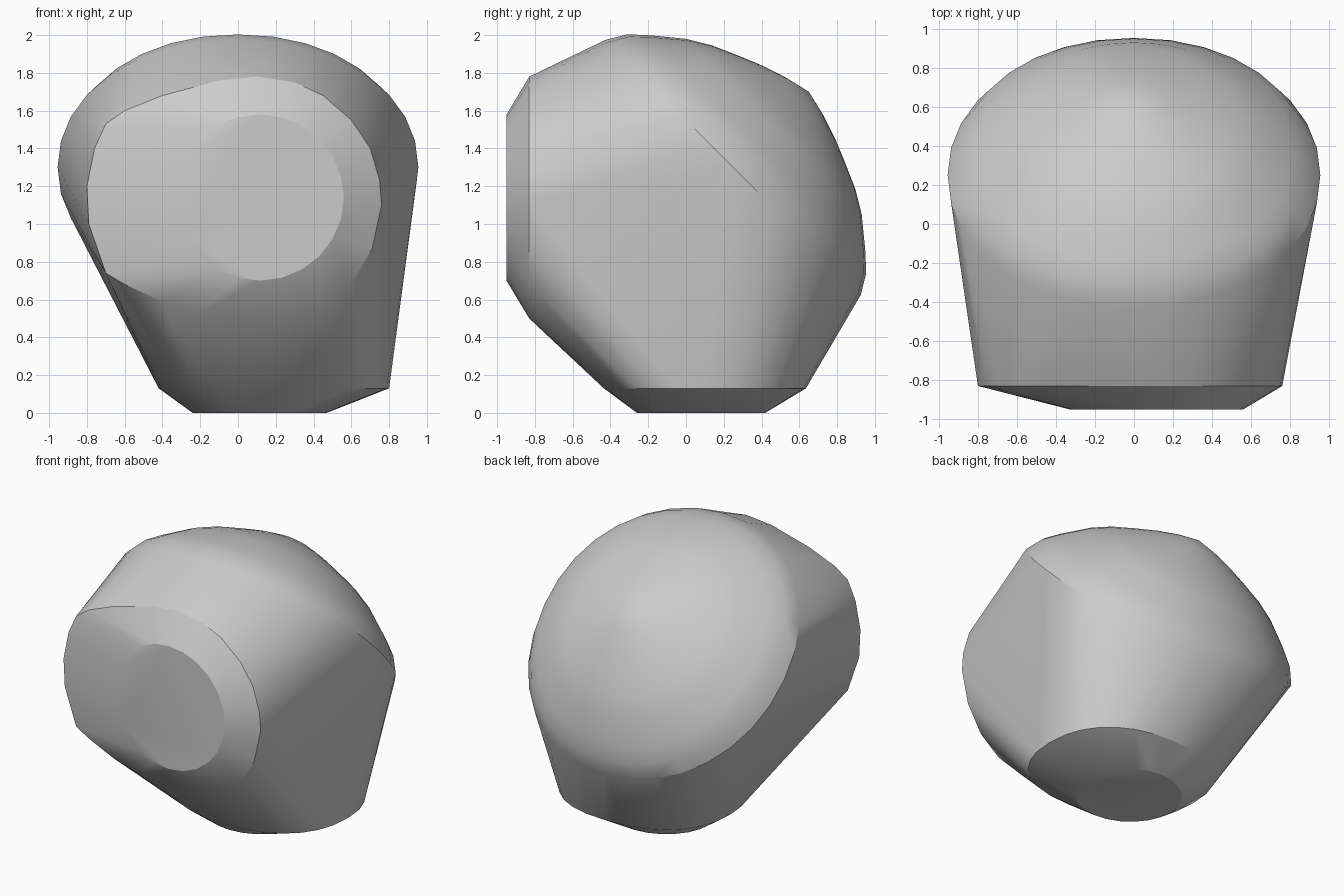
import bpy, bmesh, math
from mathutils import Vector

if "Cube" in bpy.data.objects:
    bpy.data.objects.remove(bpy.data.objects["Cube"], do_unlink=True)

X, Y, Z = Vector((1, 0, 0)), Vector((0, 1, 0)), Vector((0, 0, 1))


def ring(centre, u, v, ru, rv, power=2.0, count=32):
    """Points of a (super)ellipse in the plane of u and v."""
    points = []
    for i in range(count):
        c = math.cos(math.tau * i / count)
        s = math.sin(math.tau * i / count)
        c = math.copysign(abs(c) ** (2 / power), c)
        s = math.copysign(abs(s) ** (2 / power), s)
        points.append(Vector(centre) + u * (ru * c) + v * (rv * s))
    return points


points = []

# Tilted dome at the top and back: (radius, height along the axis)
axis = (Y + Z).normalized()
across = (Z - Y).normalized()
dome_centre = Vector((0, 0.25, 1.3))
dome_profile = [(0.955, 0), (0.895, 0.1), (0.813, 0.177), (0.658, 0.304),
                (0.54, 0.375), (0.4, 0.437), (0.276, 0.488), (0.14, 0.533)]
for radius, height in dome_profile:
    points += ring(dome_centre + axis * height, X, across, radius, radius, 2.08)
points.append(dome_centre + axis * 0.566)

# Lopsided front lip, then the smaller flat front
lip = [(0.1, 1.78), (-0.1, 1.76), (-0.4, 1.68), (-0.6, 1.6), (-0.7, 1.53),
       (-0.76, 1.4), (-0.8, 1.2), (-0.79, 1.0), (-0.7, 0.74), (-0.6, 0.68),
       (-0.4, 0.59), (-0.2, 0.53), (0.1, 0.5), (0.25, 0.5), (0.45, 0.56),
       (0.6, 0.68), (0.71, 0.87), (0.76, 1.1), (0.75, 1.23), (0.7, 1.4),
       (0.6, 1.55), (0.45, 1.68), (0.3, 1.75)]
points += [Vector((x, -0.83, z)) for x, z in lip]
points += ring((0.115, -0.95, 1.14), X, Z, 0.445, 0.44, count=24)

# Base rim and foot
points += ring((0.19, 0.1, 0.13), X, Y, 0.61, 0.535, 2.3, 28)
points += ring((0.115, 0.08, 0), X, Y, 0.355, 0.34, count=24)

# Wrap everything in one convex shell
bm = bmesh.new()
for p in points:
    bm.verts.new(p)
bmesh.ops.convex_hull(bm, input=bm.verts[:])
bmesh.ops.delete(bm, geom=[v for v in bm.verts if not v.link_faces], context='VERTS')
bmesh.ops.dissolve_limit(bm, angle_limit=math.radians(0.5),
                         verts=bm.verts[:], edges=bm.edges[:])
bmesh.ops.recalc_face_normals(bm, faces=bm.faces[:])
mesh = bpy.data.meshes.new("rounded_shell")
bm.to_mesh(mesh)
bm.free()

shell = bpy.data.objects.new("rounded_shell", mesh)
bpy.context.collection.objects.link(shell)

# Plain grey material
grey = bpy.data.materials.new("light_grey")
grey.use_nodes = True
colour = (0.6, 0.6, 0.6, 1)
grey.diffuse_color = colour
grey.node_tree.nodes["Principled BSDF"].inputs["Base Color"].default_value = colour
mesh.materials.append(grey)

bpy.ops.object.select_all(action='DESELECT')
shell.select_set(True)
bpy.context.view_layer.objects.active = shell
bpy.ops.object.shade_smooth_by_angle(angle=math.radians(25))
